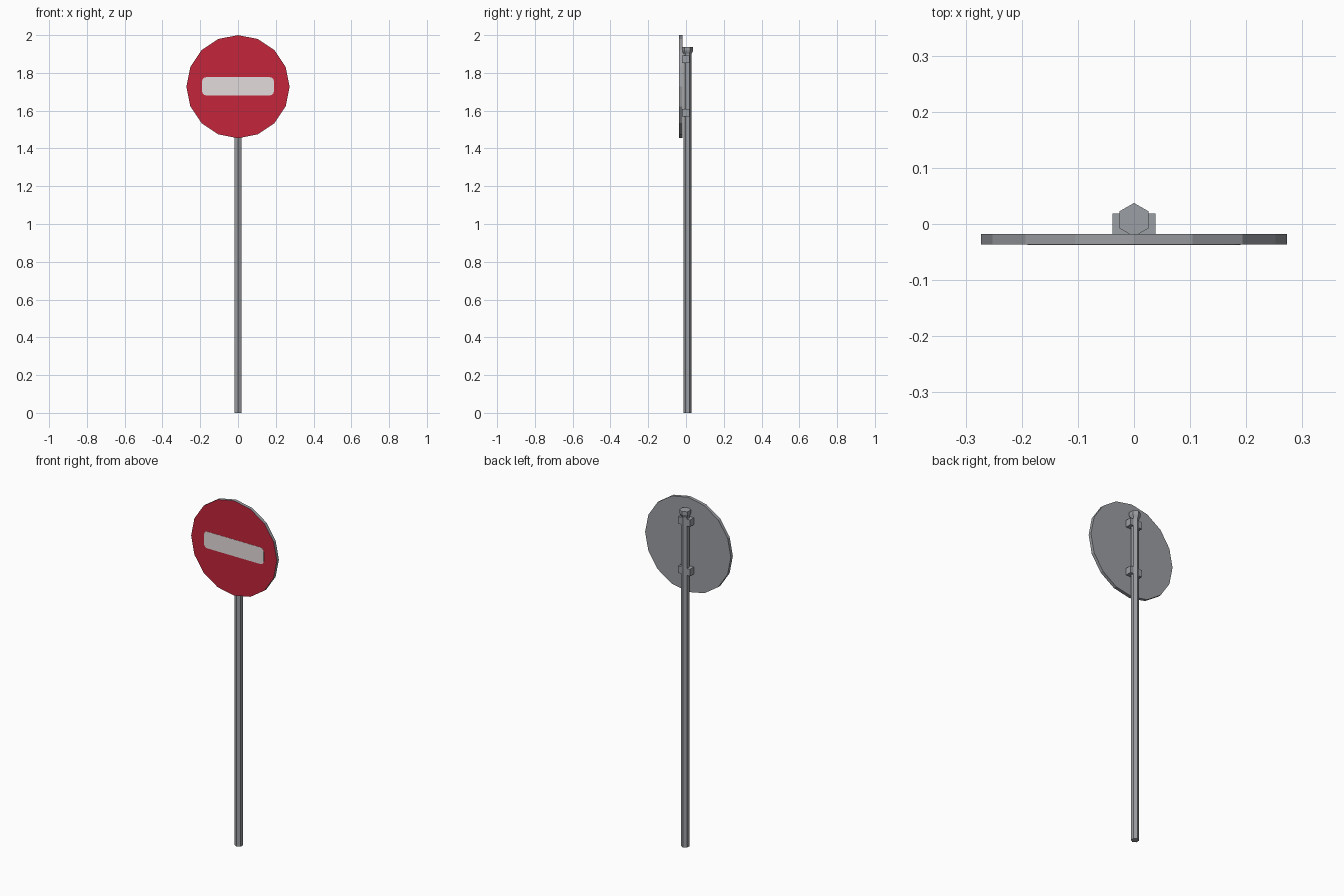
import bpy, bmesh, math
from mathutils import Vector

if "Cube" in bpy.data.objects:
    bpy.data.objects.remove(bpy.data.objects["Cube"])


def material(name, rgb):
    m = bpy.data.materials.new(name)
    m.diffuse_color = (*rgb, 1)
    m.use_nodes = True
    m.node_tree.nodes["Principled BSDF"].inputs["Base Color"].default_value = m.diffuse_color
    return m


RED = material("sign red", (0.546, 0.019, 0.045))
WHITE = material("off white", (0.775, 0.708, 0.708))
GREY = material("metal grey", (0.328, 0.342, 0.366))


def loft(name, rings, mats):
    """Closed solid through rings of points with equal counts."""
    bm = bmesh.new()
    vs = [[bm.verts.new(p) for p in ring] for ring in rings]
    n = len(vs[0])
    for a, b in zip(vs, vs[1:]):
        for i in range(n):
            j = (i + 1) % n
            bm.faces.new((a[i], a[j], b[j], b[i]))
    bm.faces.new(vs[0][::-1])
    bm.faces.new(vs[-1])
    bmesh.ops.recalc_face_normals(bm, faces=bm.faces)
    me = bpy.data.meshes.new(name)
    bm.to_mesh(me)
    bm.free()
    for m in mats:
        me.materials.append(m)
    ob = bpy.data.objects.new(name, me)
    bpy.context.collection.objects.link(ob)
    return ob


def circle(n, r):
    return [(r * math.sin(math.tau * i / n), r * math.cos(math.tau * i / n)) for i in range(n)]


# Hexagonal pole with a flared cap
POLE_Y = 0.0075


def hexagon(r, z):
    return [Vector((x, y + POLE_Y, z)) for x, y in circle(6, r)]


loft("pole", [hexagon(0.0215, 0), hexagon(0.0215, 1.90)], [GREY])
loft("pole_cap", [hexagon(0.0215, 1.90), hexagon(0.03, 1.918), hexagon(0.03, 1.938)], [GREY])

# Sixteen-sided sign disc, red on its front face only
CZ = 1.727
FRONT, BACK = -0.0365, -0.018
disc = loft("sign_disc", [[Vector((x, y, z + CZ)) for x, z in circle(16, 0.273)]
                          for y in (FRONT, BACK)], [GREY, RED])
for p in disc.data.polygons:
    p.material_index = 1 if p.normal.y < -0.9 else 0

# White bar plate with rounded corners
outline = []
W, H, R = 0.19, 0.048, 0.02
for q, (sx, sz) in enumerate([(1, 1), (-1, 1), (-1, -1), (1, -1)]):
    for k in range(4):
        a = math.radians(90 * q + 30 * k)
        outline.append((sx * (W - R) + R * math.cos(a), sz * (H - R) + R * math.sin(a)))
loft("white_bar", [[Vector((x, y, z + CZ + 0.002)) for x, z in outline]
                   for y in (FRONT - 0.001, FRONT + 0.001)], [WHITE])

# Two brackets clamping the disc to the pole
for name, z in (("upper_bracket", 1.872), ("lower_bracket", 1.588)):
    rect = [(-0.038, BACK), (0.038, BACK), (0.038, 0.0185), (-0.038, 0.0185)]
    loft(name, [[Vector((x, y, z + dz)) for x, y in rect] for dz in (-0.02, 0.02)], [GREY])
